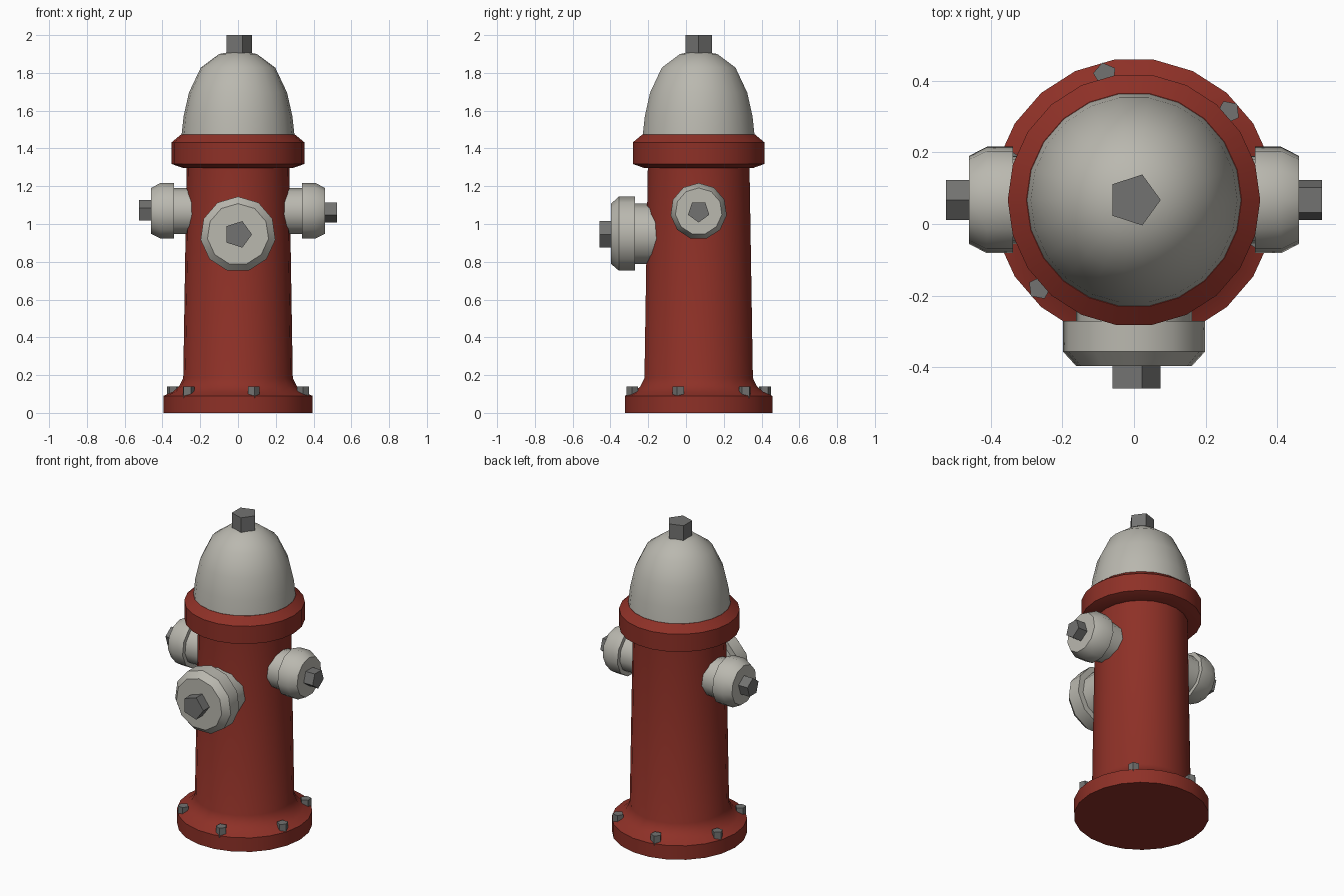
import bpy
import math
from mathutils import Matrix, Vector

cube = bpy.data.objects.get("Cube")
if cube:
    bpy.data.objects.remove(cube, do_unlink=True)


def make_material(name, rgb):
    mat = bpy.data.materials.new(name)
    mat.use_nodes = True
    mat.diffuse_color = (*rgb, 1)
    mat.node_tree.nodes["Principled BSDF"].inputs["Base Color"].default_value = (*rgb, 1)
    return mat


RED = make_material("dark red paint", (0.27, 0.03, 0.02))
PALE = make_material("pale grey paint", (0.49, 0.48, 0.43))
STEEL = make_material("steel grey", (0.17, 0.17, 0.165))

CENTRE_Y = 0.067
UP = Matrix.Identity(3)


def lathe(name, profile, sides, mat, location, turn=UP, start=0.0):
    """Spin (radius, height) points about the local z axis, closing both ends."""
    verts, faces, rings = [], [], []
    for radius, height in profile:
        first = len(verts)
        if radius == 0:
            verts.append(Vector((0, 0, height)))
            rings.append([first] * sides)
            continue
        for i in range(sides):
            a = start + math.tau * i / sides
            verts.append(Vector((radius * math.cos(a), radius * math.sin(a), height)))
        rings.append(list(range(first, first + sides)))
    for low, high in zip(rings, rings[1:]):
        for i in range(sides):
            j = (i + 1) % sides
            quad = [low[i], low[j], high[j], high[i]]
            faces.append(list(dict.fromkeys(quad)))
    if profile[0][0] > 0:
        faces.append(rings[0][::-1])
    if profile[-1][0] > 0:
        faces.append(rings[-1])
    mesh = bpy.data.meshes.new(name)
    mesh.from_pydata([turn @ v for v in verts], [], faces)
    mesh.materials.append(mat)
    obj = bpy.data.objects.new(name, mesh)
    obj.location = location
    bpy.context.collection.objects.link(obj)
    bpy.ops.object.select_all(action="DESELECT")
    obj.select_set(True)
    bpy.context.view_layer.objects.active = obj
    bpy.ops.object.shade_smooth_by_angle(angle=math.radians(35))
    return obj


# Barrel with its flared foot, and the collar above it
SIDES = 22
axis = (0, CENTRE_Y, 0)
lathe("barrel", [(0.395, 0), (0.395, 0.09), (0.345, 0.112), (0.312, 0.14), (0.29, 0.185),
                 (0.272, 1.3)], SIDES, RED, axis)
lathe("collar", [(0.27, 1.296), (0.29, 1.296), (0.352, 1.318), (0.352, 1.432), (0.3, 1.475)],
      SIDES, RED, axis)

# Domed bonnet and its nut
lathe("bonnet", [(0.299, 1.47), (0.288, 1.57), (0.26, 1.695), (0.197, 1.828),
                 (0.1, 1.9), (0, 1.918)], SIDES, PALE, axis)
lathe("bonnet_nut", [(0.0745, 1.88), (0.0745, 2.0)], 5, STEEL, axis)

# Foot bolts
for i in range(6):
    a = math.radians(43 + 60 * i)
    spot = (0.36 * math.cos(a), CENTRE_Y + 0.36 * math.sin(a), 0)
    lathe("foot_bolt", [(0.033, 0.08), (0.033, 0.139)], 5, STEEL, spot, start=a)


def outlet(name, location, turn, neck, cap, back, rim, end, nut, tip, start):
    """Neck, bevelled cap and nut, measured outward from the barrel axis."""
    lathe(name + "_neck", [(neck, 0.1), (neck, back + 0.01)], 11, PALE, location, turn, start)
    lathe(name + "_cap", [(cap, back), (cap, rim), (neck, end)], 11, PALE, location, turn, start)
    lathe(name + "_nut", [(nut, end - 0.01), (nut, tip)], 5, STEEL, location, turn)


# Large front outlet
quarter = math.pi / 2
outlet("front_outlet", (0, CENTRE_Y, 0.945), Matrix.Rotation(quarter, 3, "X"),
       0.163, 0.2, 0.337, 0.423, 0.463, 0.074, 0.525, quarter)

# Smaller side outlets, each with a cap vertex at the top
for name, side, start in (("left_outlet", 1, math.pi), ("right_outlet", -1, 0)):
    outlet(name, (0, CENTRE_Y, 1.067), Matrix.Rotation(side * quarter, 3, "Y"),
           0.124, 0.15, 0.338, 0.41, 0.46, 0.059, 0.524, start)
